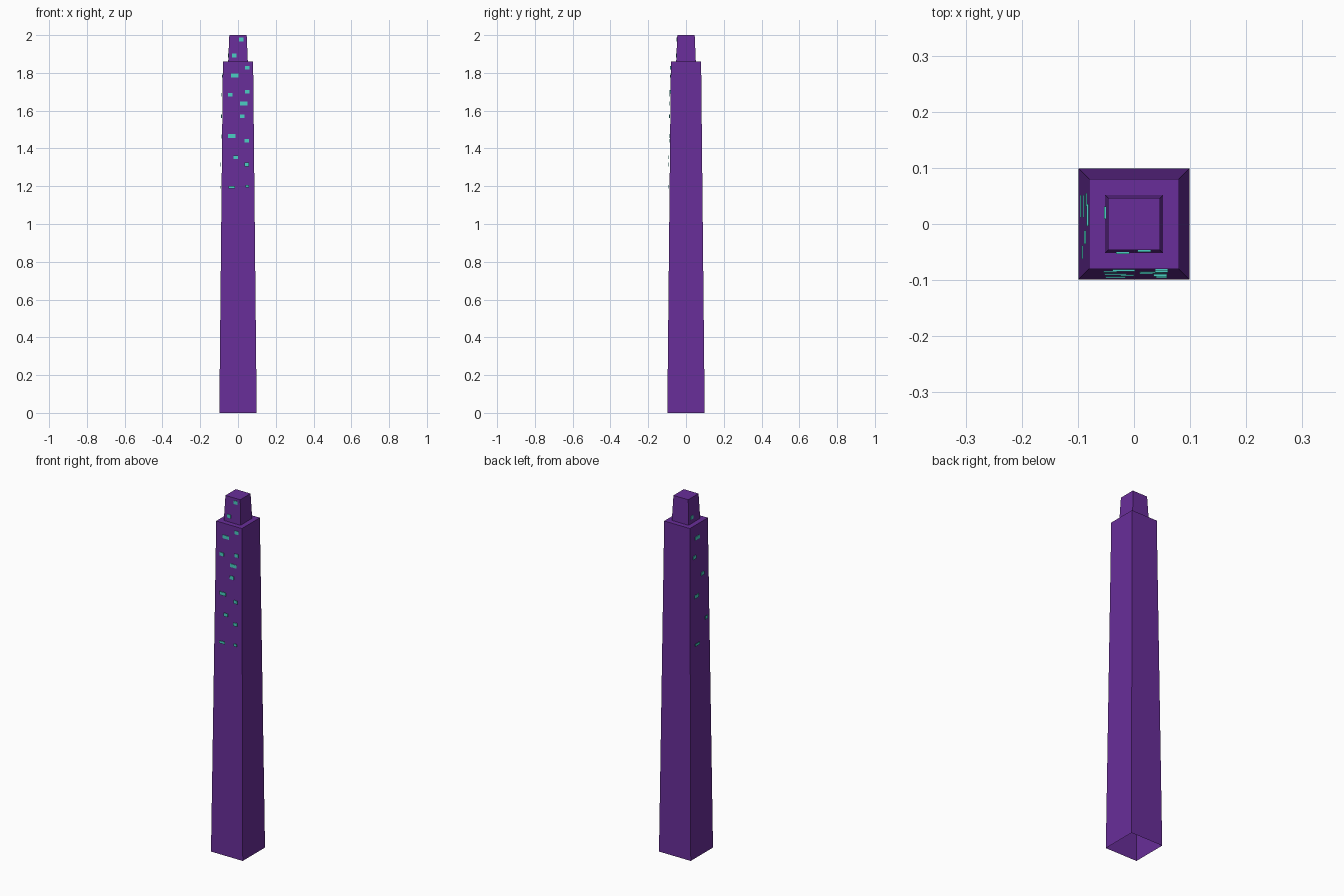
import bpy, bmesh

if "Cube" in bpy.data.objects:
    bpy.data.objects.remove(bpy.data.objects["Cube"])


def material(name, rgb):
    m = bpy.data.materials.new(name)
    m.diffuse_color = (*rgb, 1)
    m.use_nodes = True
    m.node_tree.nodes["Principled BSDF"].inputs["Base Color"].default_value = m.diffuse_color
    return m


purple = material("purple_wall", (0.14, 0.027, 0.32))
teal = material("teal_window", (0.07, 0.62, 0.55))


def finish(bm, name, mat):
    mesh = bpy.data.meshes.new(name)
    bm.to_mesh(mesh)
    bm.free()
    mesh.materials.append(mat)
    obj = bpy.data.objects.new(name, mesh)
    bpy.context.collection.objects.link(obj)
    return obj


def tapered_block(name, z0, half0, z1, half1):
    """Square tapered block with an open underside."""
    bm = bmesh.new()
    bmesh.ops.create_cube(bm, size=2)
    for v in bm.verts:
        top = v.co.z > 0
        half = half1 if top else half0
        v.co = (v.co.x * half, v.co.y * half, z1 if top else z0)
    bm.normal_update()
    floor = [f for f in bm.faces if f.normal.z < -0.9]
    bmesh.ops.delete(bm, geom=floor, context='FACES_ONLY')
    return finish(bm, name, purple)


def window(side, pos, z, width, height=0.019):
    """Thin plate just proud of the wall on the front or left side."""
    if z > 1.86:
        out = 0.053 - (z - 1.86) * 0.043
    else:
        out = 0.082 + (1.83 - z) * 0.02
    depth = 0.003
    bm = bmesh.new()
    bmesh.ops.create_cube(bm, size=1)
    front = side == "front"
    size = (width, depth, height) if front else (depth, width, height)
    centre = (pos, -out, z) if front else (-out, pos, z)
    bmesh.ops.scale(bm, vec=size, verts=bm.verts)
    bmesh.ops.translate(bm, vec=centre, verts=bm.verts)
    finish(bm, side + "_window", teal)


# Tower shaft and cap
tapered_block("tower_shaft", 0, 0.099, 1.86, 0.08)
tapered_block("tower_cap", 1.86, 0.052, 2.0, 0.046)

# Lit windows: position along the wall, height, width
W, N = 0.04, 0.024
for pos, z, w in [(0.018, 1.977, N), (-0.02, 1.892, N), (0.049, 1.828, N),
                  (-0.018, 1.786, W), (-0.042, 1.685, N), (0.049, 1.70, N),
                  (0.031, 1.638, W), (0.022, 1.57, N), (-0.033, 1.466, W),
                  (0.047, 1.44, N), (-0.012, 1.353, N), (0.047, 1.315, N),
                  (-0.033, 1.194, 0.036), (0.049, 1.20, 0.02)]:
    window("front", pos, z, w, 0.014 if z < 1.25 else 0.019)

for pos, z, w in [(0.02, 1.892, 0.022), (0.016, 1.786, W), (0.043, 1.685, N),
                  (-0.024, 1.57, N), (0.032, 1.463, W), (-0.05, 1.315, N),
                  (0.032, 1.195, W)]:
    window("left", pos, z, w, 0.014 if z < 1.25 else 0.019)
